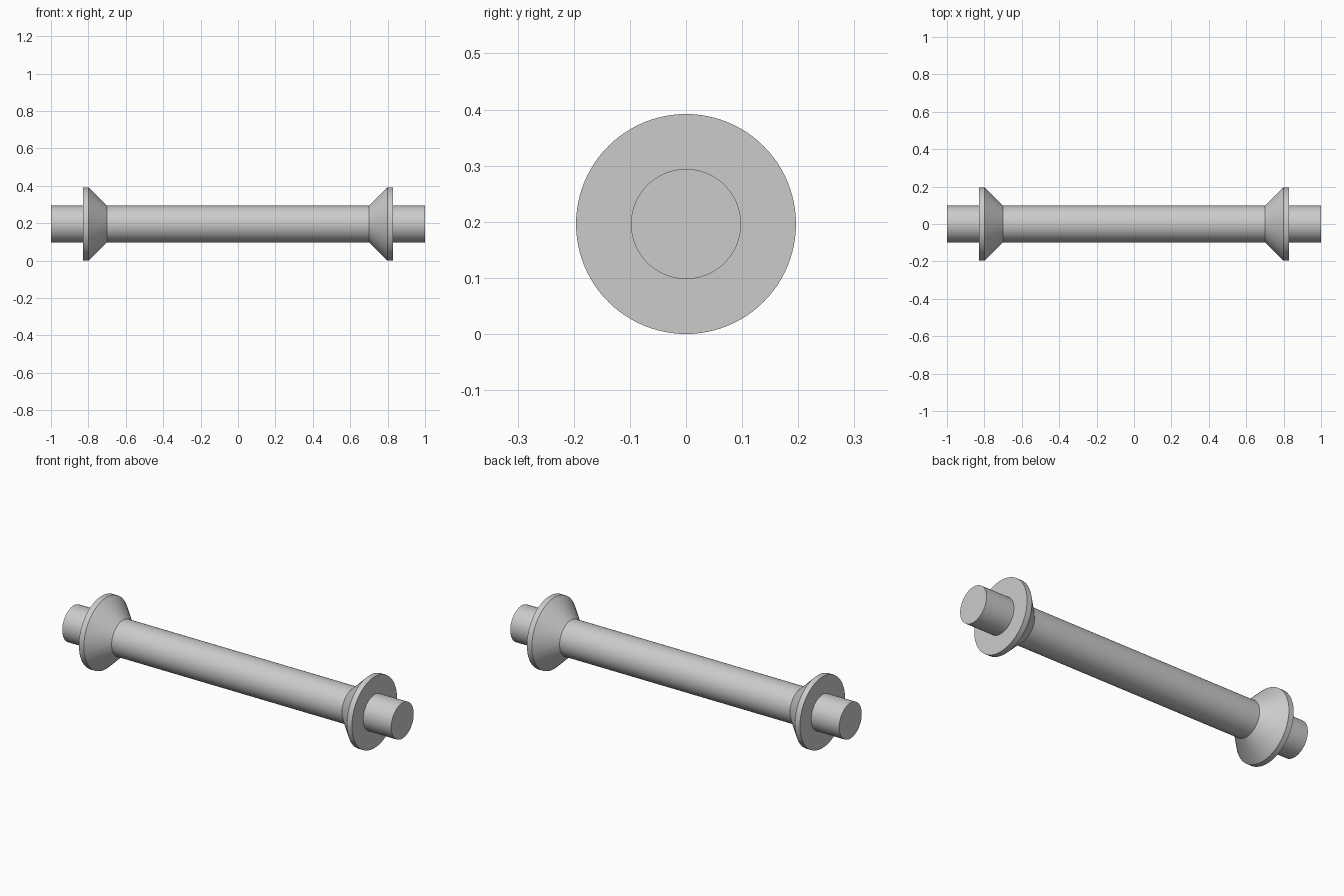
import bpy
import bmesh
import math

SEGMENTS = 96
SHAFT_R = 0.098
FLANGE_R = 0.196

if "Cube" in bpy.data.objects:
    bpy.data.objects.remove(bpy.data.objects["Cube"], do_unlink=True)

# Single light grey material
grey = bpy.data.materials.new("light_grey")
grey.use_nodes = True
colour = (0.6, 0.6, 0.6, 1.0)
grey.diffuse_color = colour
grey.node_tree.nodes["Principled BSDF"].inputs["Base Color"].default_value = colour


def lathe_x(name, profile):
    """Turn a closed-ended (x, radius) profile around the x axis."""
    bm = bmesh.new()
    rings = []
    for x, r in profile:
        ring = []
        for i in range(SEGMENTS):
            a = 2 * math.pi * i / SEGMENTS
            ring.append(bm.verts.new((x, r * math.cos(a), r * math.sin(a))))
        rings.append(ring)
    for a, b in zip(rings, rings[1:]):
        for i in range(SEGMENTS):
            j = (i + 1) % SEGMENTS
            bm.faces.new((a[i], a[j], b[j], b[i]))
    bm.faces.new(rings[0])
    bm.faces.new(rings[-1])
    bmesh.ops.recalc_face_normals(bm, faces=bm.faces)
    mesh = bpy.data.meshes.new(name)
    bm.to_mesh(mesh)
    bm.free()
    mesh.materials.append(grey)
    obj = bpy.data.objects.new(name, mesh)
    bpy.context.collection.objects.link(obj)
    obj.location.z = FLANGE_R
    return obj


# Half profile: cone, rim, flange face, stub end; mirrored for the other end
half = [(0.70, SHAFT_R), (0.80, FLANGE_R), (0.83, FLANGE_R),
        (0.83, SHAFT_R), (1.0, SHAFT_R)]
profile = [(-x, r) for x, r in reversed(half)] + half
roller = lathe_x("flanged_shaft", profile)

# Smooth round walls, sharp shoulders
bpy.ops.object.select_all(action="DESELECT")
roller.select_set(True)
bpy.context.view_layer.objects.active = roller
bpy.ops.object.shade_smooth_by_angle(angle=math.radians(30))
